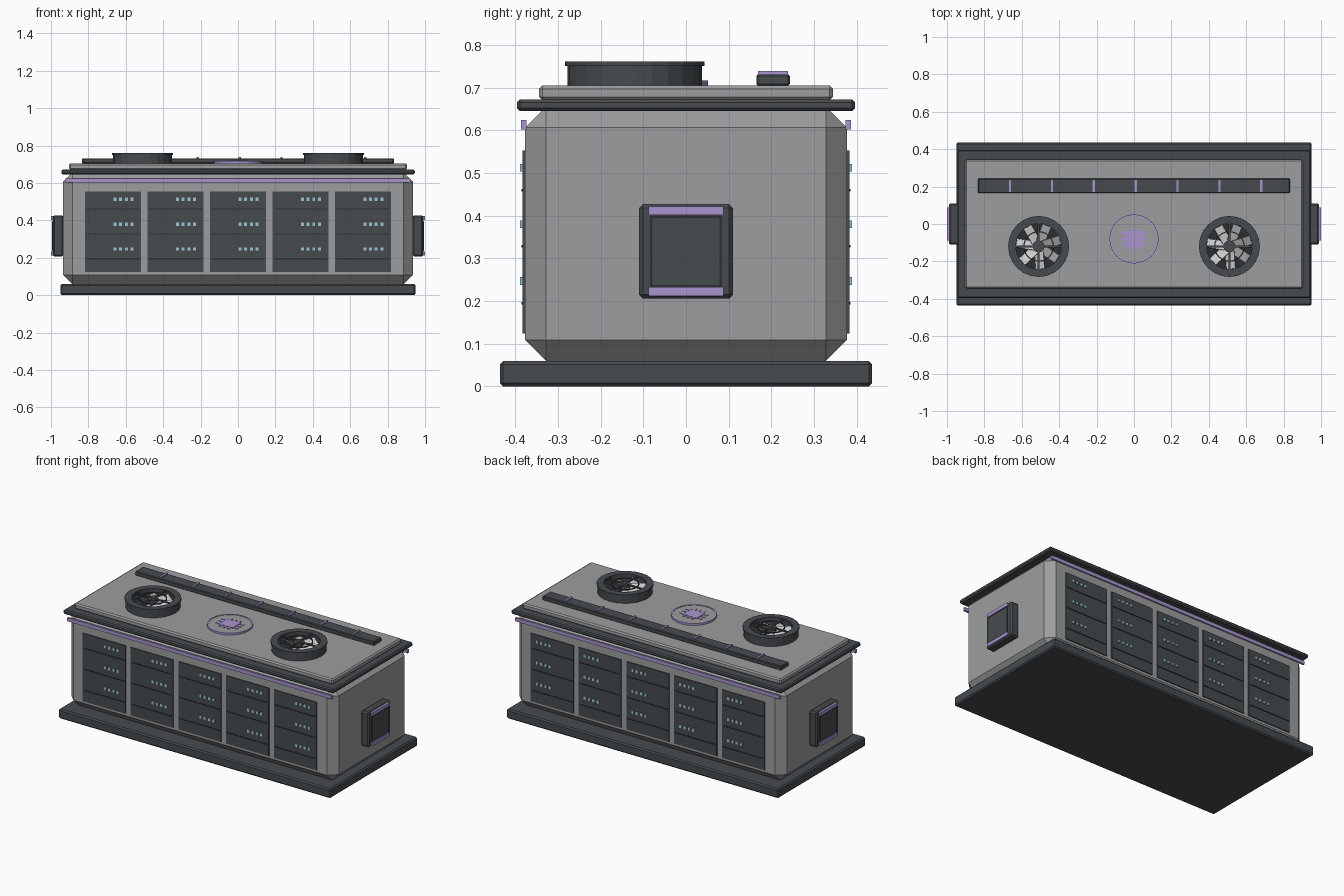
import bpy, bmesh, math
from mathutils import Matrix

if "Cube" in bpy.data.objects:
    bpy.data.objects.remove(bpy.data.objects["Cube"])


def mat(name, rgb):
    m = bpy.data.materials.new(name)
    m.diffuse_color = (*rgb, 1)
    m.use_nodes = True
    m.node_tree.nodes["Principled BSDF"].inputs["Base Color"].default_value = m.diffuse_color
    return m


GREY = mat("body grey", (0.335, 0.337, 0.342))
DARK = mat("dark steel", (0.062, 0.070, 0.078))
BLACK = mat("seam black", (0.025, 0.028, 0.031))
PURPLE = mat("lilac trim", (0.40, 0.30, 0.62))
LED = mat("pale blue light", (0.33, 0.58, 0.66))
SILVER = mat("blade silver", (0.60, 0.60, 0.61))


def finish(name, bm, m):
    bmesh.ops.recalc_face_normals(bm, faces=bm.faces)
    me = bpy.data.meshes.new(name)
    bm.to_mesh(me)
    bm.free()
    me.materials.append(m)
    ob = bpy.data.objects.new(name, me)
    bpy.context.collection.objects.link(ob)
    return ob


def add_box(bm, x0, x1, y0, y1, z0, z1, rot=None):
    c = Matrix.Translation(((x0 + x1) / 2, (y0 + y1) / 2, (z0 + z1) / 2))
    s = Matrix.Diagonal((abs(x1 - x0), abs(y1 - y0), abs(z1 - z0), 1))
    bmesh.ops.create_cube(bm, size=1, matrix=(rot or Matrix()) @ c @ s)


def boxes(name, m, items, bevel=0):
    bm = bmesh.new()
    for b in items:
        add_box(bm, *b)
    if bevel:
        bmesh.ops.bevel(bm, geom=bm.edges[:], offset=bevel, segments=1,
                        affect='EDGES')
    return finish(name, bm, m)


def lathe(name, m, profile, x, y, n=24):
    # closed (radius, z) profile turned around a vertical axis
    bm = bmesh.new()
    rings = []
    for i in range(n):
        a = 2 * math.pi * i / n
        rings.append([bm.verts.new((x + r * math.cos(a), y + r * math.sin(a), z))
                      for r, z in profile])
    k = len(profile)
    for i in range(n):
        p, q = rings[i], rings[(i + 1) % n]
        for j in range(k):
            bm.faces.new((p[j], q[j], q[(j + 1) % k], p[(j + 1) % k]))
    return finish(name, bm, m)


def tube(name, m, r0, r1, z0, z1, x, y, n=24):
    return lathe(name, m, [(r0, z0), (r1, z0), (r1, z1), (r0, z1)], x, y, n)


def disc(name, m, r, z0, z1, x, y, n=24):
    bm = bmesh.new()
    bmesh.ops.create_cone(bm, cap_ends=True, segments=n, radius1=r, radius2=r,
                          depth=z1 - z0,
                          matrix=Matrix.Translation((x, y, (z0 + z1) / 2)))
    return finish(name, bm, m)


# main shell
boxes("plinth", DARK, [(-.95, .95, -.436, .436, 0, .06)], .008)
boxes("container_body", GREY, [(-.935, .935, -.377, .377, .06, .655)], .049)
boxes("roof_rim", DARK, [(-.945, .945, -.396, .396, .645, .672)], .007)
boxes("roof_plate", GREY, [(-.903, .903, -.344, .344, .67, .705)], .008)

# front and back: trim strips, rack doors, seams and lights
centres = [(i - 2) * .334 for i in range(5)]
for side, s in (("front", -1), ("back", 1)):
    boxes(side + "_trim_strip", PURPLE,
          [(-.923, .923, s * .374, s * .386, .602, .624)])
    boxes(side + "_rack_doors", DARK,
          [(c - .149, c + .149, s * .37, s * .383, .124, .553) for c in centres])
    boxes(side + "_rack_seams", BLACK,
          [(c - .142, c + .142, s * .38, s * .3855, z - .003, z + .003)
           for c in centres for z in (.195, .328, .46)])
    boxes(side + "_status_lights", LED,
          [(c + dx - .008, c + dx + .008, s * .38, s * .389, z - .009, z + .009)
           for c in centres for z in (.247, .38, .512)
           for dx in (.011, .041, .071, .101)])

# end units with lilac bars
for side, s in (("right", 1), ("left", -1)):
    boxes(side + "_end_unit", DARK,
          [(s * .933, s * .99, -.11, .11, .206, .427)], .009)
    boxes(side + "_end_seam", BLACK,
          [(s * .98, s * .992, -.084, .084, .233, .4)])
    boxes(side + "_end_panel", DARK,
          [(s * .98, s * .995, -.079, .079, .238, .395)])
    boxes(side + "_end_bars", PURPLE,
          [(s * .98, s * 1.0, -.088, .088, z, z + .021) for z in (.212, .401)])

# cable tray with bands
boxes("cable_tray", DARK, [(-.834, .834, .165, .243, .704, .731)], .004)
boxes("tray_bands", PURPLE,
      [(x - .006, x + .006, .169, .239, .72, .739)
       for x in [.009 + (i - 3) * .224 for i in range(7)]])

# roof fans
for side, fx in (("left", -.51), ("right", .51)):
    fy = -.12
    tube(side + "_fan_shroud", DARK, .128, .158, .703, .752, fx, fy)
    tube(side + "_fan_lip", DARK, .122, .163, .750, .761, fx, fy)
    disc(side + "_fan_floor", BLACK, .13, .703, .709, fx, fy)
    disc(side + "_fan_hub", DARK, .032, .705, .757, fx, fy, 16)
    tube(side + "_fan_guard_ring", DARK, .076, .082, .752, .758, fx, fy)
    bm = bmesh.new()
    for i in range(7):
        r = (Matrix.Translation((fx, fy, .729))
             @ Matrix.Rotation(2 * math.pi * i / 7 + .3, 4, 'Z')
             @ Matrix.Rotation(math.radians(28), 4, 'X'))
        add_box(bm, .025, .12, -.027, .027, -.002, .002, r)
    finish(side + "_fan_blades", bm, SILVER)
    boxes(side + "_fan_guard_bars", DARK,
          [(fx - .125, fx + .125, fy - .005, fy + .005, .752, .759),
           (fx - .005, fx + .005, fy - .125, fy + .125, .752, .759)])

# round roof hatch with a plain lilac plate
disc("hatch_disc", GREY, .124, .703, .715, 0, -.08, 32)
tube("hatch_ring", PURPLE, .122, .131, .703, .717, 0, -.08, 32)
plate = [(-.048, .048, -.122, -.038, .713, .719)]
for t in (-.03, 0, .03):
    plate.append((t - .006, t + .006, -.142, -.018, .713, .7185))
    plate.append((-.076, .076, -.08 + t - .006, -.08 + t + .006, .713, .718))
boxes("hatch_plate", PURPLE, plate)
